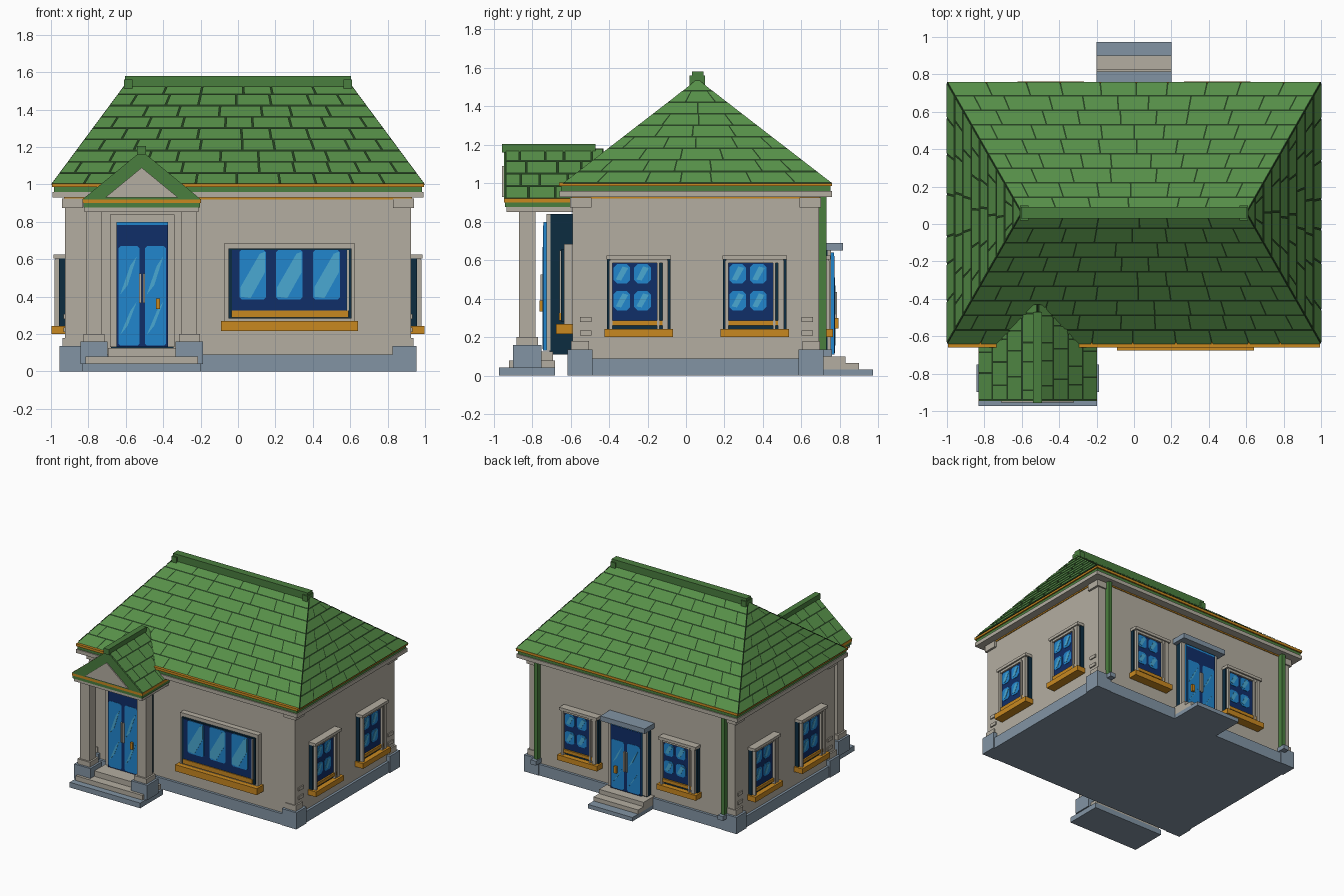
import bpy, bmesh, math, random
from mathutils import Matrix, Vector

if "Cube" in bpy.data.objects:
    bpy.data.objects.remove(bpy.data.objects["Cube"], do_unlink=True)
rng = random.Random(4)


def material(name, *rgb):
    """Flat material from display colour values."""
    linear = [((c / 255 + .055) / 1.055) ** 2.4 for c in rgb] + [1]
    mat = bpy.data.materials.new(name)
    mat.use_nodes = True
    mat.diffuse_color = linear
    mat.node_tree.nodes["Principled BSDF"].inputs["Base Color"].default_value = linear
    return mat


stone = material("warm stone", 180, 174, 161)
steel = material("blue grey stone", 130, 148, 164)
shingle = material("shingle green", 86, 143, 72)
trim_green = material("trim green", 74, 126, 62)
joint = material("dark green joint", 36, 64, 32)
orange = material("orange wood", 200, 136, 32)
navy = material("navy frame", 16, 46, 104)
teal = material("dark teal casing", 12, 44, 64)
blue = material("blue glass", 33, 134, 206)
pale = material("pale glass", 74, 168, 210)

# Each wall: turn about z, and distance from the origin
WORLD = (0, 0)
FRONT = (0, .59)
RIGHT = (math.pi / 2, .925)
BACK = (math.pi, .69)
LEFT = (-math.pi / 2, .925)


def finish(name, mat, bm):
    bmesh.ops.recalc_face_normals(bm, faces=bm.faces)
    mesh = bpy.data.meshes.new(name)
    bm.to_mesh(mesh)
    bm.free()
    mesh.materials.append(mat)
    obj = bpy.data.objects.new(name, mesh)
    bpy.context.collection.objects.link(obj)
    return obj


def prism(name, mat, outline, depth, wall=WORLD):
    """Extrude an outline (across, up) outwards from a wall."""
    bm = bmesh.new()
    turn = Matrix.Rotation(wall[0], 3, 'Z')
    rings = [[bm.verts.new(turn @ Vector((u, -d - wall[1], z))) for u, z in outline]
             for d in depth]
    for ring in rings:
        bm.faces.new(ring)
    for i in range(len(outline)):
        bm.faces.new((rings[0][i - 1], rings[0][i], rings[1][i], rings[1][i - 1]))
    return finish(name, mat, bm)


def rect(u, z, cut=0):
    """Rectangle outline, with optional clipped corners."""
    (a, b), (c, e) = u, z
    if not cut:
        return [(a, c), (b, c), (b, e), (a, e)]
    return [(a + cut, c), (b - cut, c), (b, c + cut), (b, e - cut),
            (b - cut, e), (a + cut, e), (a, e - cut), (a, c + cut)]


def panel(name, mat, u, z, depth, wall, cut=0):
    return prism(name, mat, rect(u, z, cut), depth, wall)


def block(name, mat, x, y, z):
    return prism(name, mat, rect(x, z), (-y[0], -y[1]))


def slab(name, mat, grow, z):
    """Layer that follows the house plan, grown outwards."""
    x = .925 + grow
    return block(name, mat, (-x, x), (-.59 - grow, .69 + grow), z)


def hull(name, mat, points):
    bm = bmesh.new()
    bmesh.ops.convex_hull(bm, input=[bm.verts.new(p) for p in points])
    return finish(name, mat, bm)


def shingles(name, corners, rows, size, gap=.007):
    """Staggered plates on a four cornered slope: eave pair, then ridge pair."""
    bl, br, tl, tr = map(Vector, corners)
    normal = (br - bl).cross((tl + tr) / 2 - bl).normalized()
    normal *= .005 if normal.z > 0 else -.005
    rise = gap / ((tl + tr) / 2 - (bl + br) / 2).length
    bm = bmesh.new()
    for row in range(rows):
        low, high = row / rows + rise * .5, (row + 1) / rows - rise
        width = (bl.lerp(tl, low) - br.lerp(tr, low)).length
        count = max(1, round(width / size))
        shift = .5 * (row % 2)
        cuts = [(i + shift + rng.uniform(-.15, .15)) / count for i in range(count + 1)]
        cuts = [0] + [c for c in cuts if .3 / count < c < 1 - .3 / count] + [1]
        edge = gap / width * .6
        for a, b in zip(cuts, cuts[1:]):
            spots = ((a + edge, low), (b - edge, low), (b - edge, high), (a + edge, high))
            bm.faces.new([bm.verts.new(bl.lerp(tl, v).lerp(br.lerp(tr, v), u) + normal)
                          for u, v in spots])
    return finish(name, shingle, bm)


# House body, plinth and eaves
slab("walls", stone, 0, (.05, .94))
slab("plinth", steel, .02, (0, .09))
slab("wall_top_trim", orange, .006, (.92, .93))
slab("cornice", stone, .068, (.93, .96))
slab("eave_board", trim_green, .06, (.96, .985))
slab("gutter", orange, .07, (.985, 1.005))
for sx in (-1, 1):
    for y, inward in ((-.615, 1), (.715, -1)):
        def corner(name, mat, inset, reach, z):
            block(name, mat, (sx * (.955 - inset), sx * (.955 - reach)),
                  (y + inward * inset, y + inward * reach), z)
        corner("corner_plinth", steel, 0, .13, (0, .135))
        corner("corner_foot", stone, .018, .11, (.135, .18))
        corner("corner_capital", stone, .013, .125, (.875, .925))
    # Side wall vents and rear downpipes
    for y in (-.55, .6):
        for z in (.21, .28):
            block("wall_vent", stone, (sx * .92, sx * .934), (y, y + .06), (z, z + .026))
    x = sx * .84
    block("downpipe", trim_green, (x - .016, x + .016), (.68, .73), (.13, .94))
    block("downpipe_foot", steel, (x - .024, x + .024), (.69, .76), (.1, .135))

# Main hipped roof
A, B, C, D = (-1, -.64, 1), (1, -.64, 1), (1, .76, 1), (-1, .76, 1)
P, Q = (-.6, .06, 1.54), (.6, .06, 1.54)
hull("roof", joint, (A, B, C, D, P, Q))
for name, slope in (("front", (A, B, P, Q)), ("back", (C, D, Q, P)),
                    ("right", (B, C, Q, Q)), ("left", (D, A, P, P))):
    shingles(name + "_shingles", slope, 9, .2)
block("ridge_cap", trim_green, (-.605, .605), (.03, .09), (1.52, 1.58))
for sx in (-1, 1):
    block("ridge_end", trim_green, (sx * .565, sx * .61), (.018, .1), (1.51, 1.56))

# Porch roof
mid, half, eave, peak = -.515, .317, .92, 1.18
near, far = -.94, -.43
gable = [(mid - half, eave), (mid + half, eave), (mid, peak)]
prism("porch_roof", joint, gable, (-near, -far))
prism("porch_gable", trim_green, gable, (.935, .946))
prism("porch_pediment", stone, [(mid - .195, .93), (mid + .195, .93), (mid, 1.09)], (.93, .955))
for s in (-1, 1):
    x = mid + s * half
    shingles("porch_shingles", ((x, near, eave), (x, far, eave),
                                (mid, near, peak), (mid, far, peak)), 4, .14)
block("porch_ridge_cap", trim_green, (mid - .024, mid + .024), (-.957, -.47), (1.16, 1.205))
for name, mat, grow, z in (("porch_beam", stone, -.012, (.852, .876)),
                           ("porch_eave_board", trim_green, -.005, (.876, .9)),
                           ("porch_gutter", orange, 0, (.9, .922))):
    w = half + grow
    block(name, mat, (mid - w, mid + w), (-.945 - grow, -.58), z)

# Porch columns and steps
for s in (-1, 1):
    x = mid + s * .255
    for name, mat, r, z in (("column_plinth", steel, .073, (.04, .16)),
                            ("column_foot", stone, .056, (.16, .2)),
                            ("column", stone, .042, (.2, .855))):
        block(name, mat, (x - r, x + r), (-.825 - r, -.825 + r), z)
block("porch_platform", steel, (mid - half, mid + half), (-.972, -.68), (0, .042))
block("porch_step", stone, (mid - .3, mid + .3), (-.92, -.68), (.042, .08))
block("porch_top_step", stone, (mid - .18, mid + .18), (-.85, -.69), (.08, .125))

# Rear steps and door hood
for name, mat, y, z in (("rear_step_low", steel, .973, (0, .032)),
                        ("rear_step_middle", stone, .9, (.032, .065)),
                        ("rear_step_top", stone, .83, (.065, .1))):
    block(name, mat, (-.2, .2), (.68, y), z)
block("rear_door_hood", steel, (-.2, .2), (.69, .815), (.65, .69))


def door(wall, u, z0, z1, case, leaf, lock):
    """Cased double door with glazed leaves, pulls and a lock."""
    panel("door_casing", teal, (u - .168, u + .168), (z0 - .02, z1 + .04), (0, case), wall)
    for s in (-1, 1):
        panel("door_jamb", stone, (u + s * .138, u + s * .172), (z0, z1 + .04),
              (case - .005, case + .014), wall)
    panel("door_head", stone, (u - .172, u + .172), (z1, z1 + .04), (case, case + .014), wall)
    panel("door_leaf", blue, (u - .138, u + .138), (z0, z1), (case, leaf), wall)
    panel("door_face", navy, (u - .138, u + .138), (z0, z1 - .018), (leaf, leaf + .003), wall)
    top = z1 - .13
    for s in (-1, 1):
        inner, outer = sorted((u + s * .014, u + s * .128))
        panel("door_glass", blue, (inner, outer), (z0 + .008, top), (leaf, leaf + .005), wall, .012)
        for low, high in ((.12, .45), (.52, .9)):
            a, b = z0 + (top - z0) * low, z0 + (top - z0) * high
            prism("door_glint", pale, [(inner + .01, a), (inner + .05, a + .05),
                                       (outer - .015, b), (outer - .05, b - .05)],
                  (leaf, leaf + .007), wall)
        m = (z0 + z1) / 2 - .02
        panel("door_pull", stone, (u + s * .004, u + s * .016), (m - .08, m + .08),
              (leaf, leaf + .015), wall)
    k = u + lock * .085
    panel("door_lock", orange, (k - .011, k + .011), (m - .11, m - .055), (leaf, leaf + .022), wall)


door(FRONT, mid + .003, .13, .8, .12, .15, 1)
door(BACK, 0, .11, .64, .05, .08, -1)


def window(wall, u):
    """Small four pane window with a hood and sill."""
    panel("window_casing", teal, (u - .165, u + .165), (.24, .61), (0, .032), wall)
    panel("window_glass", navy, (u - .14, u + .1), (.27, .59), (.03, .037), wall)
    for a, b in ((-.155, -.137), (.095, .108), (.122, .152)):
        panel("window_jamb", stone, (u + a, u + b), (.24, .6), (.03, .056), wall)
    panel("window_head", stone, (u - .15, u + .15), (.585, .605), (.03, .05), wall)
    panel("window_hood", stone, (u - .168, u + .168), (.603, .626), (0, .062), wall)
    panel("window_rail", orange, (u - .137, u + .13), (.262, .288), (.03, .05), wall)
    panel("window_sill", orange, (u - .178, u + .178), (.2, .242), (0, .073), wall)
    for a, b in ((-.132, -.045), (-.025, .062)):
        for z in (.34, .48):
            panel("window_pane", blue, (u + a, u + b), (z, z + .1), (.037, .04), wall, .018)
            prism("window_glint", pale, [(u + a + .012, z + .02), (u + a + .04, z + .015),
                                         (u + b - .01, z + .08), (u + b - .04, z + .088)],
                  (.04, .042), wall)


for u in (-.245, .357):
    window(RIGHT, u)
    window(LEFT, -u)
for u in (-.445, .445):
    window(BACK, u)

# Wide front window
panel("wide_window_surround", stone, (-.075, .625), (.27, .685), (0, .045), FRONT)
panel("wide_window_casing", teal, (-.052, .607), (.283, .657), (.04, .06), FRONT)
panel("wide_window_glass", navy, (-.032, .58), (.325, .65), (.06, .063), FRONT)
panel("wide_window_rail", orange, (-.035, .59), (.288, .325), (.06, .07), FRONT)
panel("wide_window_jamb", stone, (.583, .593), (.325, .65), (.06, .068), FRONT)
panel("wide_window_sill", orange, (-.092, .642), (.217, .27), (0, .085), FRONT)
for u in (.007, .203, .402):
    panel("wide_window_pane", blue, (u, u + .143), (.385, .65), (.06, .066), FRONT, .012)
    prism("wide_window_glint", pale, [(u + .006, .4), (u + .06, .392), (u + .137, .53),
                                      (u + .137, .64), (u + .11, .63), (u + .006, .45)],
          (.06, .068), FRONT)
